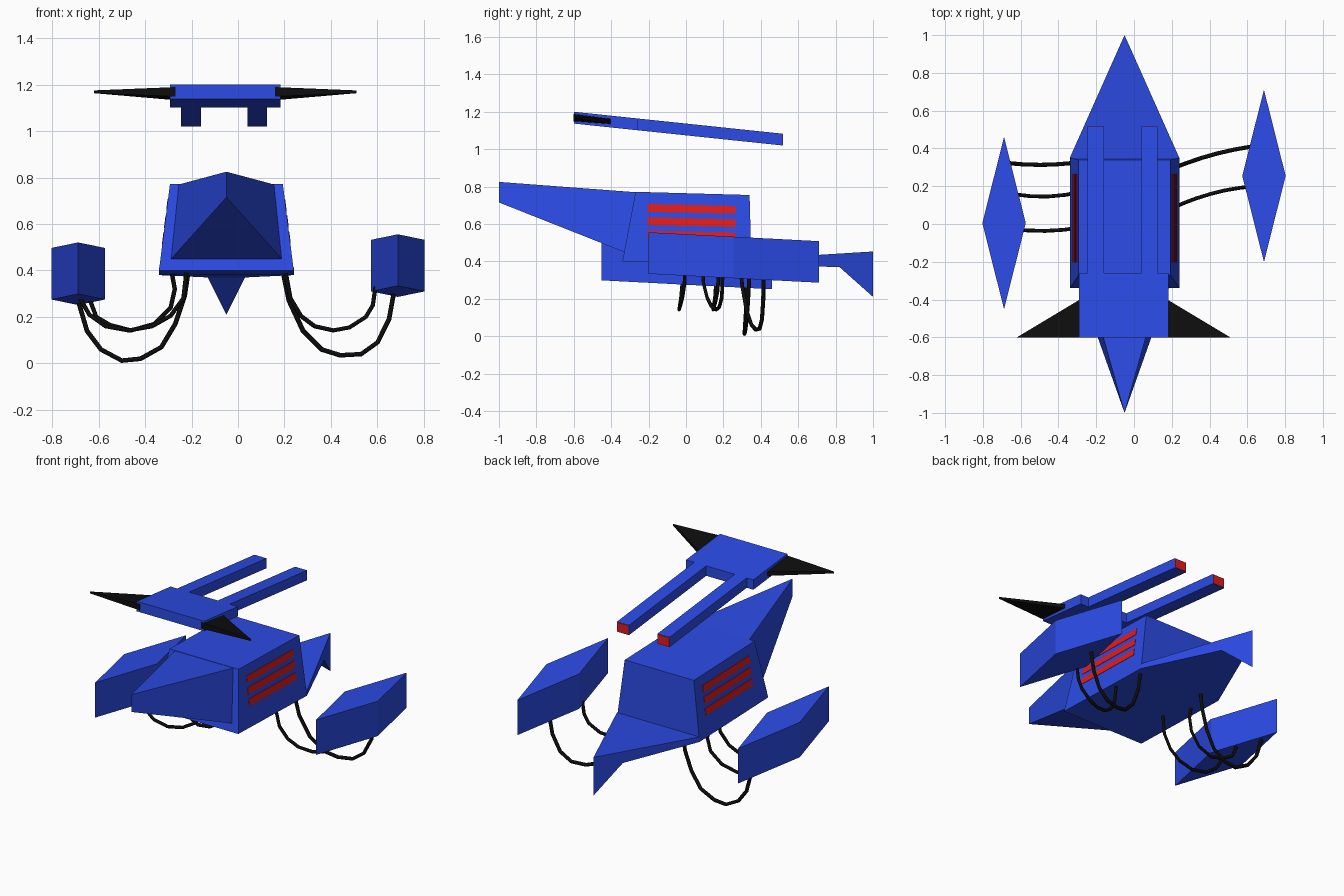
import bpy, bmesh
from mathutils import Vector

if "Cube" in bpy.data.objects:
    bpy.data.objects.remove(bpy.data.objects["Cube"])

def material(name, rgb):
    m = bpy.data.materials.new(name)
    m.diffuse_color = (*rgb, 1)
    m.use_nodes = True
    m.node_tree.nodes["Principled BSDF"].inputs["Base Color"].default_value = m.diffuse_color
    return m

BLUE = material("blue_paint", (0.025, 0.07, 0.78))
RED = material("red_vent", (0.75, 0.012, 0.012))
BLACK = material("black_rubber", (0.004, 0.004, 0.004))
CX = -0.05  # hull centre line

def solid(name, lower, upper, mat):
    """Closed prism between two matching outlines of 3D points."""
    bm = bmesh.new()
    lo = [bm.verts.new(p) for p in lower]
    up = [bm.verts.new(p) for p in upper]
    bm.faces.new(lo[::-1])
    bm.faces.new(up)
    n = len(lo)
    for i in range(n):
        j = (i + 1) % n
        bm.faces.new((lo[i], lo[j], up[j], up[i]))
    bmesh.ops.recalc_face_normals(bm, faces=bm.faces)
    me = bpy.data.meshes.new(name)
    bm.to_mesh(me)
    bm.free()
    me.materials.append(mat)
    ob = bpy.data.objects.new(name, me)
    bpy.context.collection.objects.link(ob)
    return ob

def slab(name, outline, top, bottom, mat):
    """Plan outline given thickness; top and bottom are heights as functions of y."""
    return solid(name, [(x, y, bottom(y)) for x, y in outline],
                 [(x, y, top(y)) for x, y in outline], mat)

def rect(x0, x1, y0, y1):
    return [(x0, y0), (x1, y0), (x1, y1), (x0, y1)]

# Hull block, tapering upwards
wb, wt = 0.29, 0.243
solid("hull",
      [(CX - wb, -0.34, 0.40), (CX + wb, -0.34, 0.40), (CX + wb, 0.35, 0.38), (CX - wb, 0.35, 0.38)],
      [(CX - wt, -0.27, 0.772), (CX + wt, -0.27, 0.772), (CX + wt, 0.34, 0.755), (CX - wt, 0.34, 0.755)],
      BLUE)

# Nose wedge with a vertical leading edge
solid("nose",
      [(CX - 0.238, -0.33, 0.45), (CX, -1, 0.715), (CX + 0.238, -0.33, 0.45)],
      [(CX - 0.205, -0.27, 0.77), (CX, -1, 0.825), (CX + 0.205, -0.27, 0.77)], BLUE)

# Tail wedge with a drooping tip fin
hw = 0.0805
solid("tail",
      [(CX - wb, 0.35, 0.38), (CX + wb, 0.35, 0.38), (CX + hw, 0.82, 0.37), (CX - hw, 0.82, 0.37)],
      [(CX - wb, 0.35, 0.412), (CX + wb, 0.35, 0.412), (CX + hw, 0.82, 0.442), (CX - hw, 0.82, 0.442)],
      BLUE)
solid("tail_fin",
      [(CX - hw, 0.82, 0.37), (CX + hw, 0.82, 0.37), (CX, 1, 0.21)],
      [(CX - hw, 0.82, 0.442), (CX + hw, 0.82, 0.442), (CX, 1, 0.453)], BLUE)

# Red vent stripes on both flanks
def flank(z, out):
    return wb - (z - 0.39) * (wb - wt) / 0.375 + out

for side, s in (("left", -1), ("right", 1)):
    for k in range(3):
        z1 = 0.707 - 0.071 * k
        z0 = z1 - 0.042
        ring = lambda out: [(CX + s * flank(z, out), y, z - 0.022 * (y + 0.2))
                            for y, z in ((-0.205, z0), (0.265, z0), (0.265, z1), (-0.205, z1))]
        solid(f"vent_{side}_{k + 1}", ring(-0.01), ring(0.003), RED)

# Side pods: tilted diamond prisms
for name, cx, cy, top_z in (("left_pod", -0.688, 0.005, 0.497), ("right_pod", 0.688, 0.255, 0.532)):
    tilt = lambda y: top_z - 0.052 * (y - cy)
    slab(name, [(cx, cy - 0.456), (cx + 0.115, cy), (cx, cy + 0.456), (cx - 0.115, cy)],
         tilt, lambda y: tilt(y) - 0.222, BLUE)

# Floating twin-prong weapon above the hull
deck = lambda y: 1.20 - 0.105 * (y + 0.6)
under = lambda y: deck(y) - 0.063
a, b, c, d, e, f = -0.292, -0.245, -0.16, 0.04, 0.125, 0.182
slab("prong_mount", [(a, -0.6), (f, -0.6), (f, -0.26), (e, -0.26), (e, 0.515), (d, 0.515),
                     (d, -0.26), (c, -0.26), (c, 0.515), (b, 0.515), (b, -0.26), (a, -0.26)],
     deck, under, BLUE)
for i, (x0, x1) in enumerate(((b, c), (d, e))):
    slab(f"muzzle_{i + 1}", rect(x0 + 0.002, x1 - 0.002, 0.51, 0.518),
         lambda y: deck(y) - 0.002, lambda y: under(y) + 0.002, RED)

# Black winglets, thin towards the tip
for side, s in (("left", -1), ("right", 1)):
    root, tip = CX - 0.005 + s * 0.215, CX - 0.005 + s * 0.565
    plan = [(root, -0.602, 0.02), (tip, -0.6, 0.006), (root, -0.39, 0.014)]
    mid = lambda y: deck(y) - 0.031
    solid(f"winglet_{side}", [(x, y, mid(y) - t) for x, y, t in plan],
          [(x, y, mid(y) + t) for x, y, t in plan], BLACK)

# Hanging cables from the hull underside to the pods
def cable(name, xz, ys, r=0.01):
    cu = bpy.data.curves.new(name, 'CURVE')
    cu.dimensions = '3D'
    cu.bevel_depth = r
    cu.bevel_resolution = 1
    cu.use_fill_caps = True
    sp = cu.splines.new('POLY')
    sp.points.add(len(xz) - 1)
    x_a, x_b = xz[0][0], xz[-1][0]
    for p, (x, z) in zip(sp.points, xz):
        t = (x - x_a) / (x_b - x_a)
        y = ys[0] * (1 - t) ** 2 + 2 * ys[1] * t * (1 - t) + ys[2] * t * t
        p.co = (x, y, z, 1)
    cu.materials.append(BLACK)
    bpy.context.collection.objects.link(bpy.data.objects.new(name, cu))

cable("right_cable_rear", [(0.195, 0.39), (0.22, 0.27), (0.28, 0.14), (0.36, 0.06), (0.44, 0.035),
                           (0.53, 0.04), (0.60, 0.09), (0.65, 0.19), (0.67, 0.30)], (0.29, 0.39, 0.415), 0.011)
cable("right_cable_front", [(0.205, 0.39), (0.225, 0.28), (0.27, 0.205), (0.33, 0.16), (0.41, 0.142),
                            (0.48, 0.155), (0.55, 0.20), (0.58, 0.25), (0.592, 0.33)], (0.085, 0.175, 0.195))
cable("left_cable_rear", [(-0.215, 0.39), (-0.23, 0.29), (-0.27, 0.17), (-0.33, 0.07), (-0.42, 0.02),
                          (-0.50, 0.012), (-0.59, 0.06), (-0.65, 0.14), (-0.685, 0.26)], (0.34, 0.295, 0.325), 0.011)
cable("left_cable_middle", [(-0.285, 0.39), (-0.272, 0.32), (-0.29, 0.24), (-0.36, 0.17), (-0.46, 0.142),
                            (-0.55, 0.165), (-0.61, 0.20), (-0.64, 0.28)], (0.17, 0.125, 0.16))
cable("left_cable_front", [(-0.222, 0.39), (-0.235, 0.28), (-0.29, 0.205), (-0.37, 0.16), (-0.47, 0.142),
                           (-0.57, 0.16), (-0.64, 0.21), (-0.68, 0.28)], (-0.005, -0.06, -0.02))
